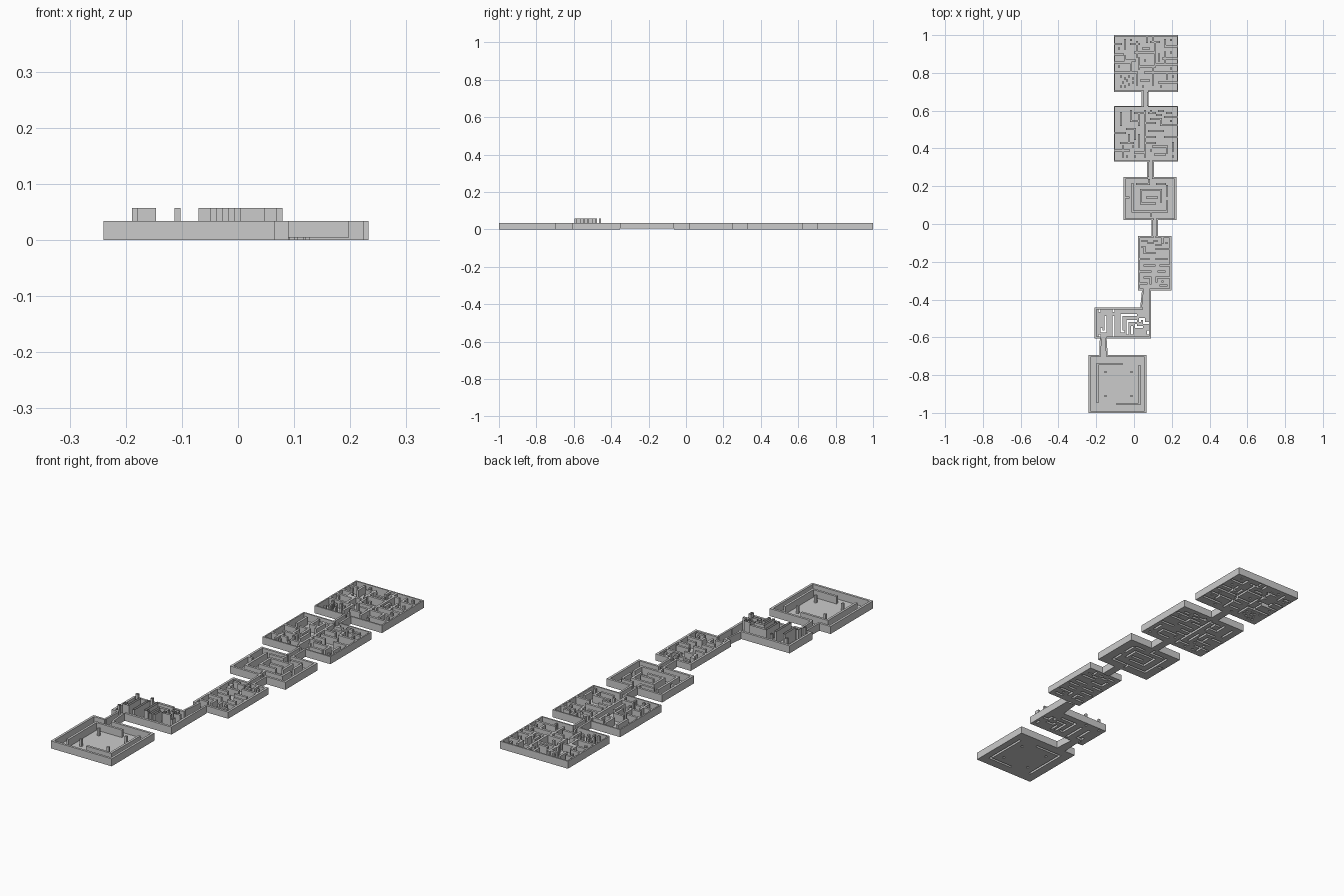
import bpy, bmesh
from mathutils import Vector

if "Cube" in bpy.data.objects:
    bpy.data.objects.remove(bpy.data.objects["Cube"])

RIM, CELL = 0.034, 0.0106          # rim height, maze cell size

stone = bpy.data.materials.new("grey_stone")
stone.diffuse_color = (0.6, 0.6, 0.6, 1)
stone.use_nodes = True
stone.node_tree.nodes["Principled BSDF"].inputs["Base Color"].default_value = stone.diffuse_color


def finish(name, bm):
    bmesh.ops.remove_doubles(bm, verts=bm.verts, dist=1e-5)
    mesh = bpy.data.meshes.new(name)
    bm.to_mesh(mesh)
    bm.free()
    mesh.materials.append(stone)
    bpy.context.collection.objects.link(bpy.data.objects.new(name, mesh))


def quad(bm, pts, facing):
    f = bm.faces.new([bm.verts.new(p) for p in pts])
    f.normal_update()
    if f.normal.dot(Vector(facing)) < 0:
        f.normal_flip()


def room(name, x0, x1, y0, y1, rows=(), cols=(), dots=(), doors=(),
         z0=0.0, wall=RIM, open_top=False, rim=1.0):
    """Rimmed tray with hollow maze walls; rows and columns count from the back left.
    rows: (row, col from, col to), cols: (col, row from, row to), dots: (col, row)
    doors: (is_back, x from, x to)"""
    nx, ny = round((x1 - x0) / CELL), round((y1 - y0) / CELL)
    dx, dy = (x1 - x0) / nx, (y1 - y0) / ny
    xs = [x0 + i * dx for i in range(nx + 1)]
    ys = [y1 - j * dy for j in range(ny + 1)]
    xs[1], xs[-2] = x0 + rim * dx, x1 - rim * dx
    ys[1], ys[-2] = y1 - rim * dy, y0 + rim * dy
    walls = {(i, r) for r, a, b in rows for i in range(a, b + 1)}
    walls |= {(c, j) for c, a, b in cols for j in range(a, b + 1)}
    walls |= set(dots)

    def kind(i, j):
        if not (0 <= i < nx and 0 <= j < ny):
            return "outside"
        if 0 < i < nx - 1 and 0 < j < ny - 1:
            return "wall" if (i, j) in walls else "floor"
        mid = (xs[i] + xs[i + 1]) / 2
        for back, a, b in doors:
            if j == (0 if back else ny - 1) and a < mid < b:
                return "floor"
        return "rim"

    top = {"outside": z0, "floor": z0, "rim": RIM, "wall": wall}
    bm = bmesh.new()
    for i in range(nx):
        for j in range(ny):
            k = kind(i, j)
            a, b, c, d = xs[i], xs[i + 1], ys[j], ys[j + 1]
            flat = lambda z: [(a, d, z), (b, d, z), (b, c, z), (a, c, z)]
            if not (k == "wall" and open_top):
                quad(bm, flat(top[k]), (0, 0, 1))
            if k == "rim":
                quad(bm, flat(z0), (0, 0, -1))
            # upright faces towards every lower neighbour
            for ni, nj, p, q, n in ((i - 1, j, (a, c), (a, d), (-1, 0, 0)),
                                    (i + 1, j, (b, c), (b, d), (1, 0, 0)),
                                    (i, j - 1, (a, c), (b, c), (0, 1, 0)),
                                    (i, j + 1, (a, d), (b, d), (0, -1, 0))):
                low = top[kind(ni, nj)]
                if top[k] > low + 1e-6:
                    quad(bm, [(*p, low), (*q, low), (*q, top[k]), (*p, top[k])], n)
    finish(name, bm)


def corridor(name, back, front, y1, y0, t=0.009, z0=0.0):
    """Floor and two side walls; back and front are the x ranges at y1 and y0."""
    bm = bmesh.new()
    (a, b), (c, d) = back, front
    quad(bm, [(c + t, y0, z0), (d - t, y0, z0), (b - t, y1, z0), (a + t, y1, z0)], (0, 0, 1))
    for p, q in ((a, c), (b - t, d - t)):
        base = [(q, y0), (q + t, y0), (p + t, y1), (p, y1)]
        lo = [bm.verts.new((x, y, z0)) for x, y in base]
        hi = [bm.verts.new((x, y, RIM)) for x, y in base]
        bm.faces.new(lo[::-1])
        bm.faces.new(hi)
        for s in range(4):
            e = (s + 1) % 4
            bm.faces.new([lo[s], lo[e], hi[e], hi[s]])
    finish(name, bm)


# Back room: broken lattice of walls and a field of pillars
room("lattice_room", -0.107, 0.233, 0.70, 1.0, rim=0.6,
     rows=[(4, 1, 3), (4, 8, 12), (3, 18, 22), (5, 25, 30), (8, 10, 20), (9, 1, 4),
           (11, 24, 30), (13, 1, 8), (14, 20, 30), (15, 12, 20), (18, 1, 11),
           (18, 15, 30), (22, 13, 17), (23, 22, 30), (12, 6, 10), (6, 14, 17)],
     cols=[(5, 2, 6), (11, 3, 10), (16, 1, 3), (19, 1, 2), (20, 4, 15), (12, 11, 16),
           (5, 10, 13), (25, 2, 5), (25, 8, 14), (8, 14, 18), (19, 16, 24), (11, 19, 24),
           (26, 18, 21), (22, 9, 12)],
     dots=[(3, 20), (5, 21), (7, 20), (9, 21), (4, 23), (6, 22), (3, 25), (7, 24),
           (9, 23), (5, 25), (2, 6), (2, 15), (8, 2), (28, 2), (28, 8), (15, 12),
           (29, 20), (14, 25), (23, 25), (28, 16)],
     doors=[(False, 0.049, 0.071)])

# Second room: long middle divider with stubs either side
room("divided_room", -0.107, 0.233, 0.33, 0.625, rim=0.6,
     rows=[(3, 10, 14), (3, 17, 20), (2, 22, 24), (4, 21, 23), (3, 26, 28), (6, 18, 22),
           (8, 16, 20), (9, 23, 30), (11, 6, 10), (12, 17, 24), (13, 1, 5), (15, 16, 20),
           (15, 25, 30), (18, 3, 9), (18, 16, 20), (20, 19, 26), (22, 1, 7),
           (23, 10, 14), (24, 20, 25), (7, 8, 12), (5, 25, 30)],
     cols=[(3, 3, 9), (15, 2, 25), (12, 4, 9), (10, 12, 16), (12, 14, 20), (7, 14, 18),
           (26, 20, 23), (23, 6, 9), (4, 20, 25), (8, 2, 6), (29, 18, 22)],
     dots=[(6, 25), (10, 25), (18, 2), (28, 7), (9, 20), (18, 22), (29, 25)],
     doors=[(True, 0.049, 0.071), (False, 0.079, 0.098)])

# Third room: square spiral
room("spiral_room", -0.055, 0.224, 0.02, 0.249,
     rows=[(3, 6, 12), (3, 16, 20), (17, 4, 20), (6, 8, 18), (13, 8, 15), (10, 11, 16),
           (10, 1, 2)],
     cols=[(4, 3, 17), (21, 4, 9), (21, 12, 17), (8, 6, 13), (18, 6, 12), (13, 18, 19),
           (12, 1, 2)],
     doors=[(True, 0.079, 0.098), (False, 0.101, 0.119)])

# Fourth room: short staggered baffles, slightly raised base
room("baffle_room", 0.02, 0.198, -0.353, -0.063, z0=0.004,
     rows=[(2, 2, 4), (3, 5, 7), (2, 8, 9), (4, 9, 11), (6, 9, 15), (8, 3, 8), (11, 1, 5),
           (11, 9, 14), (14, 3, 8), (14, 11, 15), (17, 1, 6), (17, 10, 13), (20, 9, 15),
           (20, 3, 5), (23, 1, 4), (24, 11, 14)],
     cols=[(12, 1, 3), (6, 20, 23), (9, 20, 22), (3, 5, 8)],
     dots=[(14, 3), (2, 5), (12, 22)],
     doors=[(True, 0.101, 0.119), (False, 0.052, 0.078)])

# Fifth room: tall hollow walls, open at the top
room("tall_maze_room", -0.21, 0.09, -0.606, -0.443, wall=0.057, open_top=True,
     rows=[(11, 3, 5), (3, 13, 20), (6, 16, 20), (5, 22, 24), (7, 24, 26), (11, 13, 14),
           (9, 21, 23), (13, 2, 2)],
     cols=[(5, 4, 11), (9, 4, 13), (13, 3, 10), (16, 6, 12), (20, 8, 9), (18, 9, 12),
           (22, 5, 6), (24, 5, 7)],
     dots=[(2, 1), (9, 1), (26, 11), (26, 12), (3, 10)],
     doors=[(True, 0.046, 0.078), (False, -0.173, -0.148)])

# Front room: two angle walls and four pillars
room("pillar_room", -0.24, 0.066, -1.0, -0.694,
     rows=[(4, 4, 16), (24, 14, 25)], cols=[(4, 4, 23), (25, 5, 24)],
     dots=[(8, 8), (21, 8), (8, 20), (21, 20)],
     doors=[(True, -0.173, -0.148)])

# Linking corridors
corridor("corridor_1", (0.04, 0.077), (0.04, 0.077), 0.70, 0.625)
corridor("corridor_2", (0.07, 0.107), (0.07, 0.107), 0.33, 0.249)
corridor("corridor_3", (0.092, 0.128), (0.092, 0.128), 0.02, -0.063)
corridor("corridor_4", (0.042, 0.09), (0.033, 0.09), -0.353, -0.443)
corridor("corridor_5", (-0.181, -0.145), (-0.184, -0.139), -0.606, -0.694)
